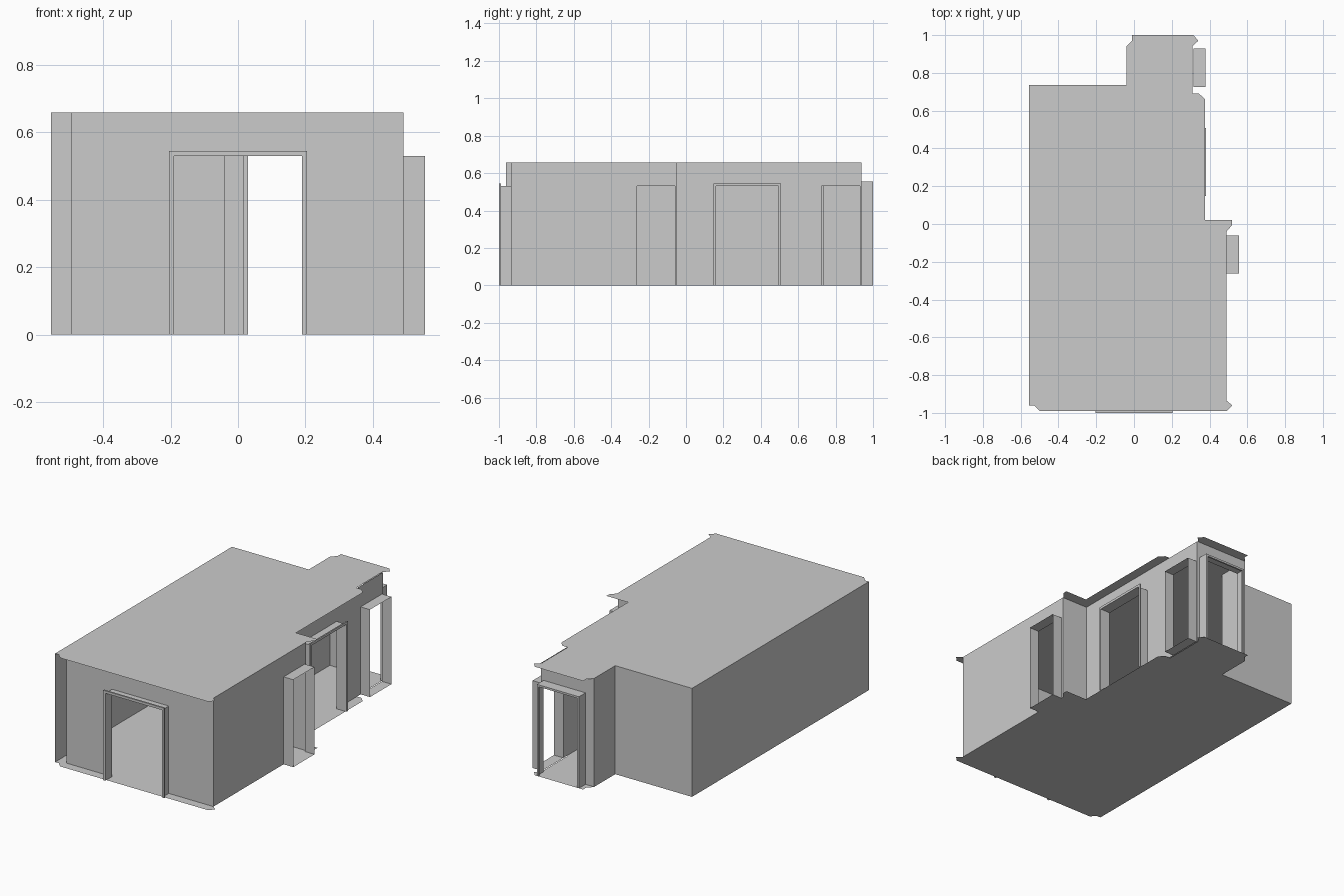
import bpy
import bmesh
from mathutils import Vector

if "Cube" in bpy.data.objects:
    bpy.data.objects.remove(bpy.data.objects["Cube"])

H = 0.658      # room height
DOOR = 0.53    # passage height


def add_mesh(name, quads):
    """Make one object from a list of polygons."""
    bm = bmesh.new()
    for poly in quads:
        bm.faces.new([bm.verts.new(p) for p in poly])
    bmesh.ops.remove_doubles(bm, verts=bm.verts, dist=1e-5)
    me = bpy.data.meshes.new(name)
    bm.to_mesh(me)
    bm.free()
    ob = bpy.data.objects.new(name, me)
    bpy.context.collection.objects.link(ob)
    return ob


def panel(p, q, z0, z1):
    return [(*p, z0), (*q, z0), (*q, z1), (*p, z1)]


def wall(name, p, q, doors=()):
    """Thin wall from p to q; each door is (start, end, height) along it."""
    p, q = Vector(p), Vector(q)
    d = (q - p).normalized()
    quads, at = [], 0.0
    for a, b, h in doors:
        quads.append(panel(p + d * at, p + d * a, 0, H))
        quads.append(panel(p + d * a, p + d * b, h, H))
        at = b
    quads.append(panel(p + d * at, q, 0, H))
    return add_mesh(name, quads)


def passage(name, axis, span, depth, h, sill=False):
    """Door reveal: sides and head, extruded along depth (x or y)."""
    def pt(u, w, z):
        return (w, u, z) if axis == 'x' else (u, w, z)
    a, b = span
    w0, w1 = depth
    path = [(a, 0), (a, h), (b, h), (b, 0)] + ([(a, 0)] if sill else [])
    quads = [[pt(u0, w0, z0), pt(u0, w1, z0), pt(u1, w1, z1), pt(u1, w0, z1)]
             for (u0, z0), (u1, z1) in zip(path, path[1:])]
    return add_mesh(name, quads)


def trim(name, axis, inner, outer, hi, ho, back, front):
    """Solid flat moulding around a passage mouth."""
    def pt(u, w, z):
        return (w, u, z) if axis == 'x' else (u, w, z)
    ins = [(inner[0], 0), (inner[0], hi), (inner[1], hi), (inner[1], 0)]
    out = [(outer[0], 0), (outer[0], ho), (outer[1], ho), (outer[1], 0)]
    quads = []
    for i in range(3):
        ring = [ins[i], ins[i + 1], out[i + 1], out[i]]
        for w in (back, front):
            quads.append([pt(u, w, z) for u, z in ring])
        for prof in (ins, out):
            (u0, z0), (u1, z1) = prof[i], prof[i + 1]
            quads.append([pt(u0, back, z0), pt(u1, back, z1),
                          pt(u1, front, z1), pt(u0, front, z0)])
    return add_mesh(name, quads)


# Floor and ceiling share one outline
outline = [(-0.555, 0.735), (-0.555, -0.96), (-0.53, -0.96), (-0.50, -0.99),
           (0.49, -0.99), (0.52, -0.96), (0.49, -0.935), (0.49, -0.04),
           (0.52, -0.005), (0.52, 0.02), (0.375, 0.02), (0.375, 0.66),
           (0.345, 0.69), (0.31, 0.69), (0.31, 0.94), (0.34, 0.97),
           (0.315, 1.0), (-0.01, 1.0), (-0.01, 0.97), (-0.04, 0.94),
           (-0.04, 0.735)]
add_mesh("floor", [[(x, y, 0) for x, y in outline[::-1]]])
add_mesh("ceiling", [[(x, y, H) for x, y in outline]])

# Plain walls
wall("left_wall", (-0.555, 0.735), (-0.555, -0.963))
wall("back_wall", (-0.04, 0.735), (-0.555, 0.735))
wall("alcove_left_wall", (-0.04, 0.937), (-0.04, 0.735))
wall("step_wall", (0.49, -0.047), (0.315, -0.047))

# Walls with openings
wall("front_wall", (-0.495, -0.935), (0.49, -0.935), [(0.305, 0.685, DOOR)])
wall("right_front_wall", (0.49, -0.935), (0.49, -0.047),
     [(0.672, 0.875, DOOR)])
wall("right_back_wall", (0.315, -0.047), (0.315, 0.937),
     [(0.207, 0.542, DOOR), (0.772, 0.977, DOOR)])
wall("alcove_back_wall", (-0.04, 0.937), (0.315, 0.937),
     [(0.058, 0.34, 0.555)])

# Passage reveals
passage("front_passage", 'y', (-0.19, 0.19), (-0.935, -0.99), DOOR)
passage("side_passage", 'x', (0.16, 0.495), (0.315, 0.375), DOOR)
passage("right_front_passage", 'x', (-0.263, -0.06), (0.49, 0.555), DOOR, True)
passage("right_back_passage", 'x', (0.725, 0.93), (0.315, 0.378), DOOR, True)
passage("back_passage", 'y', (0.018, 0.30), (0.937, 1.0), 0.555)

# Door mouldings
trim("front_trim", 'y', (-0.19, 0.19), (-0.205, 0.205), DOOR, 0.545,
     -0.99, -1.0)
trim("side_trim", 'x', (0.16, 0.495), (0.147, 0.507), DOOR, 0.545,
     0.374, 0.382)
trim("back_trim", 'y', (0.03, 0.288), (0.018, 0.30), 0.543, 0.555,
     0.99, 1.0)
